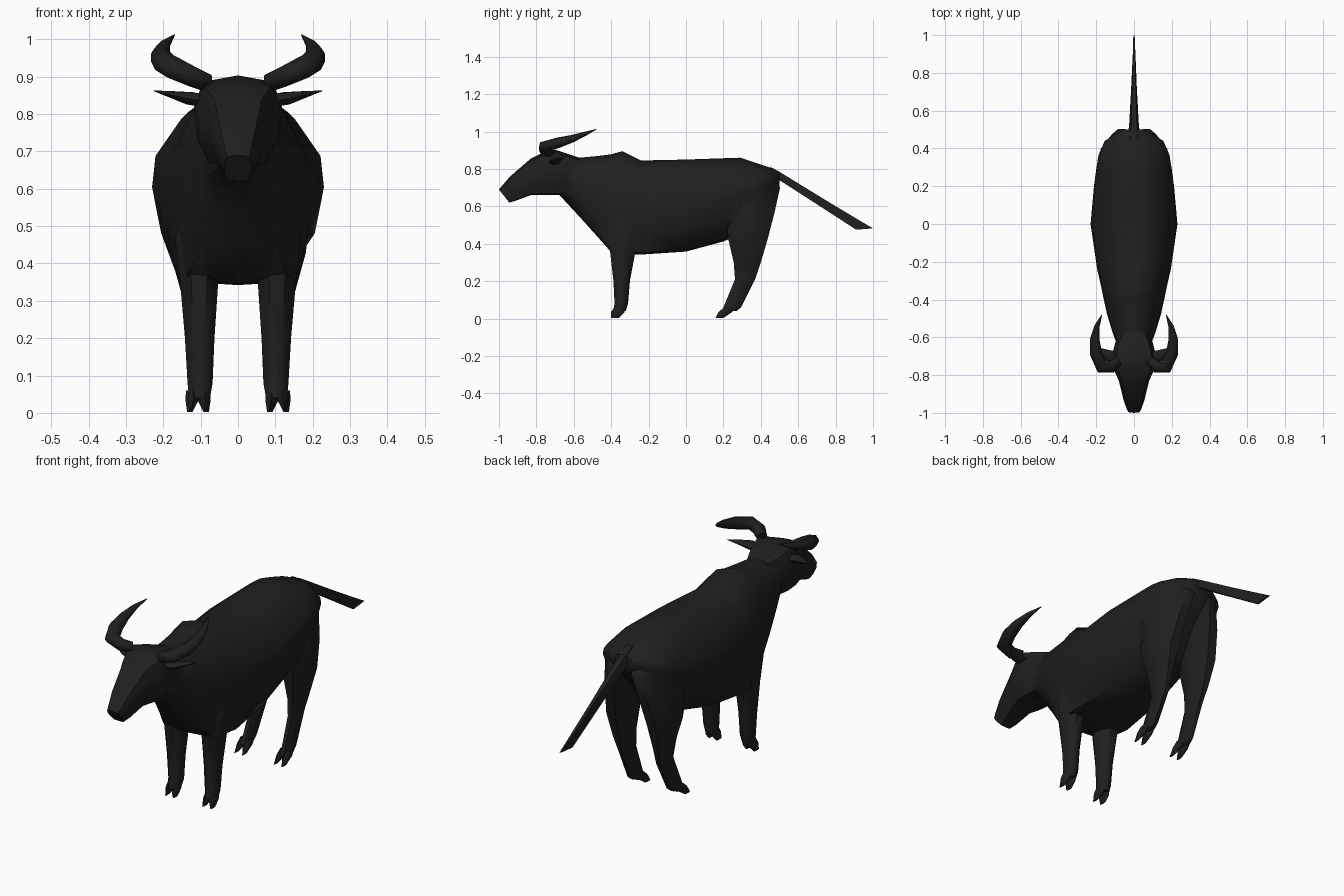
import bpy, bmesh, math
from mathutils import Vector

if "Cube" in bpy.data.objects:
    bpy.data.objects.remove(bpy.data.objects["Cube"])

hide = bpy.data.materials.new("charcoal_hide")
hide.diffuse_color = (0.014, 0.014, 0.014, 1)
hide.use_nodes = True
hide.node_tree.nodes["Principled BSDF"].inputs["Base Color"].default_value = hide.diffuse_color


def shade(ob, angle):
    bpy.ops.object.select_all(action='DESELECT')
    ob.select_set(True)
    bpy.context.view_layer.objects.active = ob
    bpy.ops.object.shade_smooth_by_angle(angle=math.radians(angle))


def loft(name, rings, mirror=False, angle=50):
    """Skin a list of equal-length point rings and cap both ends."""
    bm = bmesh.new()
    loops = [[bm.verts.new(p) for p in r] for r in rings]
    n = len(loops[0])
    for a, b in zip(loops, loops[1:]):
        for i in range(n):
            j = (i + 1) % n
            bm.faces.new((a[i], a[j], b[j], b[i]))
    bm.faces.new(loops[0])
    bm.faces.new(loops[-1])
    bmesh.ops.remove_doubles(bm, verts=bm.verts, dist=0.0005)
    bmesh.ops.recalc_face_normals(bm, faces=bm.faces)
    me = bpy.data.meshes.new(name)
    bm.to_mesh(me)
    bm.free()
    me.materials.append(hide)
    ob = bpy.data.objects.new(name, me)
    bpy.context.collection.objects.link(ob)
    shade(ob, angle)
    if mirror:
        ob.modifiers.new("mirror", 'MIRROR').use_axis[0] = True
    return ob


def section(profile, y, z0, z1, w, lean=0.0):
    """Upright cross-section; lean pushes its top backwards."""
    half = [(w * u, y + lean * v, z0 + (z1 - z0) * v) for u, v in profile]
    return half + [(-x, b, c) for x, b, c in half[-2:0:-1]]


def trunk(y, z0, z1, w, box, lean=0.0):
    """Body section; box from 0 to 1 squares off the underside."""
    profile = [(0, 1), (.4, .96), (.67, .865), (.96, .67), (1, .5),
               (.87 + .08 * box, .25), (.45 + .4 * box, .02), (0, 0)]
    return section(profile, y, z0, z1, w, lean)


def level(z, x0, x1, y0, y1, n=8, pinch=0.0):
    """Horizontal oval ring; pinch draws its rear towards the inner side."""
    cx, cy, rx, ry = (x0 + x1) / 2, (y0 + y1) / 2, (x1 - x0) / 2, (y1 - y0) / 2
    k = 1 / math.cos(math.pi / n)
    ring = []
    for i in range(n):
        a = (i + .5) * 2 * math.pi / n
        x, s = cx + rx * k * math.cos(a), math.sin(a)
        ring.append((x0 + (x - x0) * (1 - pinch * max(s, 0)), cy + ry * k * s, z))
    return ring


def tube(name, path, angle=60, n=7):
    """Mirrored tapering tube along (x, y, z, radius, flatness) points."""
    pts = [Vector(p[:3]) for p in path]
    rings = []
    for i, p in enumerate(path):
        t = (pts[min(i + 1, len(pts) - 1)] - pts[max(i - 1, 0)]).normalized()
        side = t.cross(Vector((0, 0, 1))).normalized()
        up = side.cross(t)
        rings.append([pts[i] + p[3] * (side * math.cos(a) + up * math.sin(a) * p[4])
                      for a in (k * 2 * math.pi / n for k in range(n))])
    return loft(name, rings, True, angle)


# Barrel of the body, from neck to rump
body = loft("body", [trunk(*s) for s in [
    (-.69, .675, .85, .07, 0), (-.57, .545, .86, .115, .2), (-.48, .445, .868, .142, .6),
    (-.4, .355, .878, .16, 1), (-.34, .345, .895, .172, 1), (-.24, .342, .845, .195, .9),
    (0, .358, .85, .23, .3), (.2, .412, .857, .212, .2), (.29, .45, .86, .2, 0),
    (.365, .55, .835, .188, 0), (.44, .64, .81, .155, 0), (.5, .71, .785, .06, 0)]])

# Head: broad brow tapering to the muzzle
skull = [(0, 1), (.8, .93), (1, .65), (.92, .3), (.65, .03), (0, 0)]
head = loft("head", [section(skull, *s) for s in [
    (-.945, .62, .69, .038, -.055), (-.91, .63, .76, .056, -.03), (-.83, .66, .855, .08),
    (-.77, .66, .885, .108), (-.7, .66, .903, .118), (-.63, .66, .88, .1),
    (-.57, .68, .86, .07)]])

# Legs flaring into shoulder and haunch
front = loft("front_legs", [level(*s) for s in [
    (.58, .07, .15, -.38, -.26), (.46, .055, .168, -.412, -.245), (.35, .053, .155, -.405, -.272),
    (.2, .063, .142, -.388, -.3), (.08, .068, .135, -.382, -.31),
    (.04, .075, .131, -.39, -.322)]], True)
hind = loft("hind_legs", [level(*s) for s in [
    (.77, .03, .1, .33, .45, 8, .3), (.7, .02, .175, .25, .503, 8, .45),
    (.57, .035, .193, .215, .474, 8, .28), (.43, .055, .182, .225, .438, 8, .1),
    (.3, .075, .146, .255, .4), (.21, .08, .126, .262, .37),
    (.06, .086, .132, .2, .295), (.04, .088, .132, .19, .27)]], True)

# Fuse head and legs into one continuous hide
for part in (head, front, hind):
    mod = body.modifiers.new("fuse", 'BOOLEAN')
    mod.operation, mod.solver, mod.object = 'UNION', 'EXACT', part
    bpy.context.view_layer.objects.active = body
    bpy.ops.object.modifier_apply(modifier=mod.name)
    bpy.data.objects.remove(part)
shade(body, 50)

# Swept-back horns and pointed ears
tube("horns", [(.085, -.725, .885, .025, 1), (.12, -.755, .9, .033, .85),
               (.168, -.758, .92, .036, .85), (.2, -.685, .94, .034, .85),
               (.207, -.61, .961, .026, .8), (.195, -.54, .987, .015, .8),
               (.17, -.48, 1.012, .0015, 1)])
tube("ears", [(.09, -.705, .835, .028, .7), (.13, -.7, .842, .032, .6),
              (.18, -.675, .853, .019, .5), (.226, -.65, .862, .001, 1)], n=6)

# Cloven hooves: two pointed toes on each foot
for foot, xc, y, lean in (("front", .104, -.357, -.015), ("hind", .11, .23, -.045)):
    for toe, side in (("inner", -1), ("outer", 1)):
        x = xc + side * .016
        loft(foot + "_" + toe + "_toes", [
            level(.06, x - .013, x + .013, y - .022, y + .028, 6),
            level(.035, x - .015, x + .015, y - .033 + lean * .4, y + .03 + lean * .4, 6),
            level(.002, x + side * .006 - .004, x + side * .006 + .004,
                  y - .025 + lean, y + .01 + lean, 6)], True)

# Tail: narrow blade slanting down behind
loft("tail", [[(-w, y0, z0), (w, y0, z0), (w * .6, y1, z1), (-w * .6, y1, z1)]
              for w, y0, z0, y1, z1 in [
                  (.032, .48, .75, .45, .812), (.026, .52, .727, .52, .772),
                  (.015, .72, .598, .75, .631), (.006, .91, .475, .999, .482)]])
